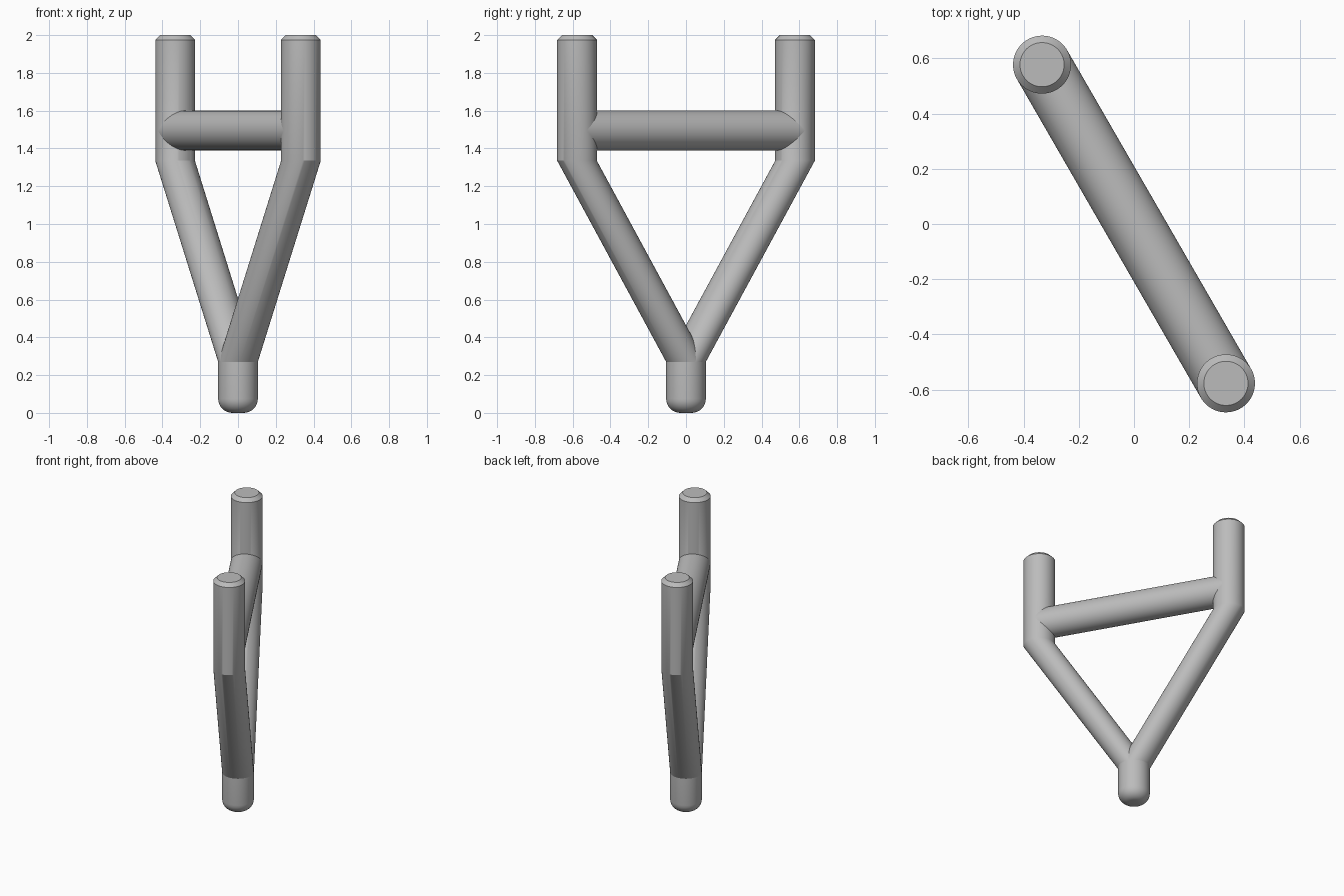
import bpy, bmesh, math
from mathutils import Vector

cube = bpy.data.objects.get("Cube")
if cube:
    bpy.data.objects.remove(cube)

R = 0.105          # tube radius
SEGMENTS = 64
TIP = Vector((0.333, -0.577, 0))   # plan position of the left post

gray = bpy.data.materials.new("plain_gray")
gray.use_nodes = True
gray.diffuse_color = (0.5, 0.5, 0.5, 1)
gray.node_tree.nodes["Principled BSDF"].inputs["Base Color"].default_value = (0.5, 0.5, 0.5, 1)


def tube(name, rings, u=Vector((1, 0, 0)), v=Vector((0, 1, 0)), cap_start=False, cap_end=False):
    """Loft circles, given as (centre, radius), lying in the u-v plane."""
    bm = bmesh.new()
    loops = []
    for centre, radius in rings:
        angles = [math.tau * i / SEGMENTS for i in range(SEGMENTS)]
        loops.append([bm.verts.new(centre + radius * (u * math.cos(a) + v * math.sin(a)))
                      for a in angles])
    for low, high in zip(loops, loops[1:]):
        for i in range(SEGMENTS):
            j = (i + 1) % SEGMENTS
            bm.faces.new((low[i], low[j], high[j], high[i]))
    if cap_start:
        bm.faces.new(loops[0][::-1])
    if cap_end:
        bm.faces.new(loops[-1])
    mesh = bpy.data.meshes.new(name)
    bm.to_mesh(mesh)
    bm.free()
    mesh.materials.append(gray)
    obj = bpy.data.objects.new(name, mesh)
    bpy.context.collection.objects.link(obj)
    bpy.ops.object.select_all(action="DESELECT")
    obj.select_set(True)
    bpy.context.view_layer.objects.active = obj
    bpy.ops.object.shade_smooth_by_angle(angle=math.radians(30))
    return obj


def at(z, share=0.0):
    return TIP * share + Vector((0, 0, z))


# Stem with a rounded foot
FILLET = 0.075
foot = []
for i in range(9):
    a = math.pi / 2 * i / 8
    foot.append((at(FILLET * (1 - math.cos(a))), R - FILLET * (1 - math.sin(a))))
tube("stem", foot + [(at(0.27), R)], cap_start=True)

# Slanted arms rising into upright posts with chamfered ends
for side, name in ((1, "left"), (-1, "right")):
    tube(name + "_fork_arm",
         [(at(0.27), R), (at(1.335, side), R), (at(1.975, side), R), (at(2.0, side), 0.08)],
         cap_end=True)

# Cross bar between the posts
along = TIP.normalized()
up = Vector((0, 0, 1))
tube("cross_bar", [(at(1.495, -1), R), (at(1.495, 1), R)], u=up.cross(along), v=up * -1)
